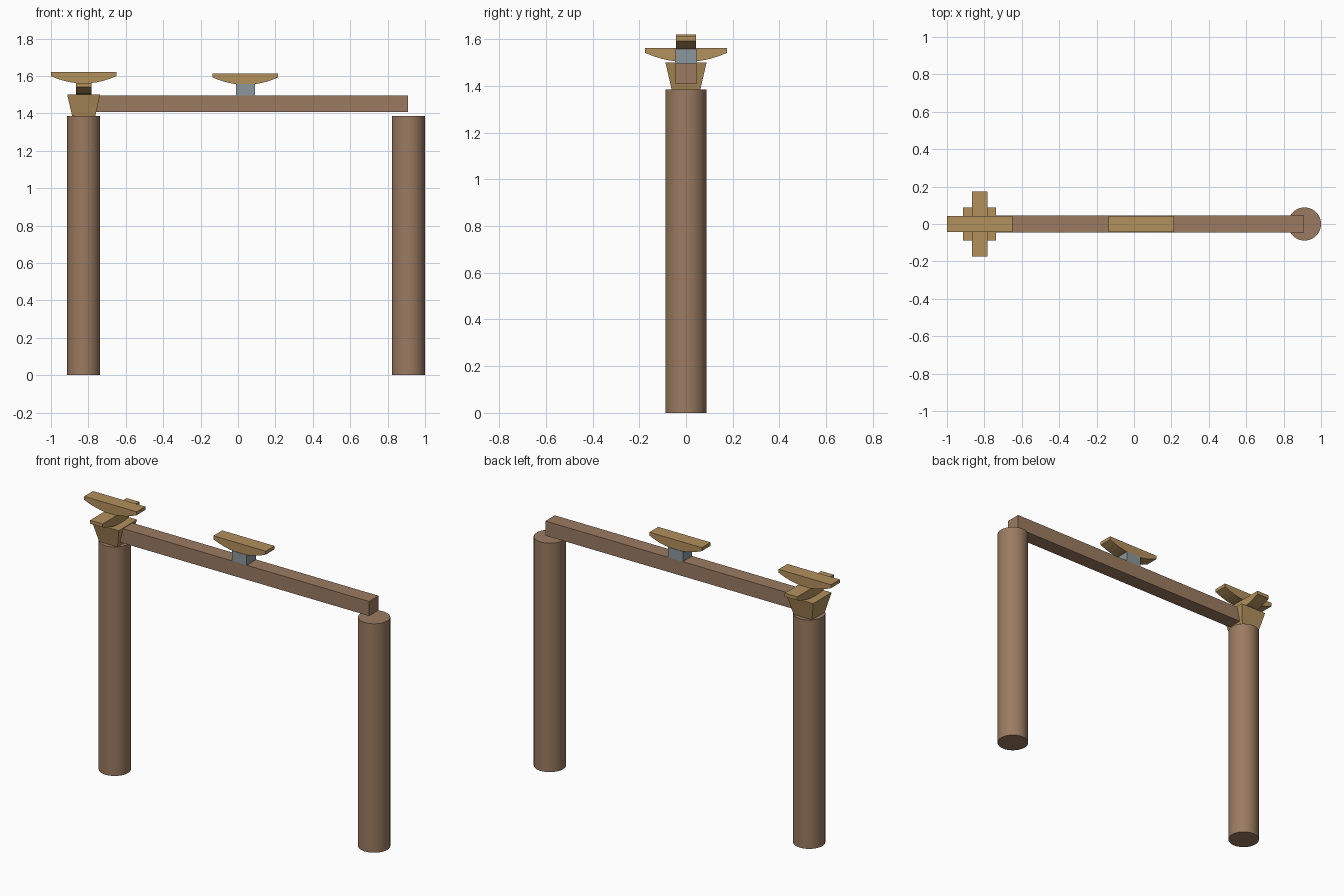
import bpy, bmesh, math
from mathutils import Matrix

if "Cube" in bpy.data.objects:
    bpy.data.objects.remove(bpy.data.objects["Cube"])


def material(name, srgb):
    m = bpy.data.materials.new(name)
    lin = [((c / 255 + 0.055) / 1.055) ** 2.4 for c in srgb]
    m.diffuse_color = (*lin, 1)
    m.use_nodes = True
    m.node_tree.nodes["Principled BSDF"].inputs["Base Color"].default_value = m.diffuse_color
    return m


BROWN = material("brown wood", (155, 123, 97))
TAN = material("tan wood", (178, 144, 92))
GREY = material("blue grey", (140, 152, 158))


def finish(name, bm, mat):
    bmesh.ops.recalc_face_normals(bm, faces=bm.faces)
    mesh = bpy.data.meshes.new(name)
    bm.to_mesh(mesh)
    bm.free()
    mesh.materials.append(mat)
    obj = bpy.data.objects.new(name, mesh)
    bpy.context.collection.objects.link(obj)
    return obj


def box(name, mat, x0, x1, half_y, z0, z1):
    bm = bmesh.new()
    bmesh.ops.create_cube(bm, size=1)
    bmesh.ops.scale(bm, vec=(x1 - x0, 2 * half_y, z1 - z0), verts=bm.verts)
    bmesh.ops.translate(bm, vec=((x0 + x1) / 2, 0, (z0 + z1) / 2), verts=bm.verts)
    return finish(name, bm, mat)


def column(name, x):
    bm = bmesh.new()
    bmesh.ops.create_cone(bm, cap_ends=True, segments=32, radius1=0.0885,
                          radius2=0.0885, depth=1.385,
                          matrix=Matrix.Translation((x, 0, 1.385 / 2)))
    obj = finish(name, bm, BROWN)
    bpy.ops.object.select_all(action='DESELECT')
    obj.select_set(True)
    bpy.context.view_layer.objects.active = obj
    bpy.ops.object.shade_smooth_by_angle(angle=math.radians(35))


def bow_arm(name, x, top, turn=0, half=0.175, width=0.042):
    """Flat-topped bracket arm with a curved underside."""
    n = 10
    profile = [(-half, top), (half, top)]
    for i in range(n + 1):
        t = 1 - 2 * i / n
        profile.append((half * t, top - 0.021 - 0.039 * (1 - t * t)))
    bm = bmesh.new()
    face = bm.faces.new([bm.verts.new((u, -width, z)) for u, z in profile])
    ext = bmesh.ops.extrude_face_region(bm, geom=[face])
    moved = [g for g in ext["geom"] if isinstance(g, bmesh.types.BMVert)]
    bmesh.ops.translate(bm, vec=(0, 2 * width, 0), verts=moved)
    bmesh.ops.transform(bm, verts=bm.verts,
                        matrix=Matrix.Translation((x, 0, 0)) @ Matrix.Rotation(turn, 4, 'Z'))
    finish(name, bm, TAN)


LEFT, RIGHT = -0.825, 0.9115

# Round columns and the beam between them
column("left_column", LEFT)
column("right_column", RIGHT)
box("beam", BROWN, LEFT, 0.91, 0.045, 1.408, 1.496)

# Flared square cap on the left column
cap = box("column_cap", TAN, LEFT - 0.088, LEFT + 0.088, 0.088, 1.385, 1.5)
for v in cap.data.vertices:
    if v.co.z < 1.44:
        v.co.x = LEFT + (v.co.x - LEFT) * 0.7
        v.co.y *= 0.7

# Crossed bracket arms over the cap
bow_arm("lower_cross_arm", LEFT, 1.562, math.pi / 2)
bow_arm("upper_long_arm", LEFT, 1.62)

# Middle block and its arm
box("middle_block", GREY, -0.01, 0.09, 0.045, 1.496, 1.557)
bow_arm("middle_arm", 0.04, 1.613)
